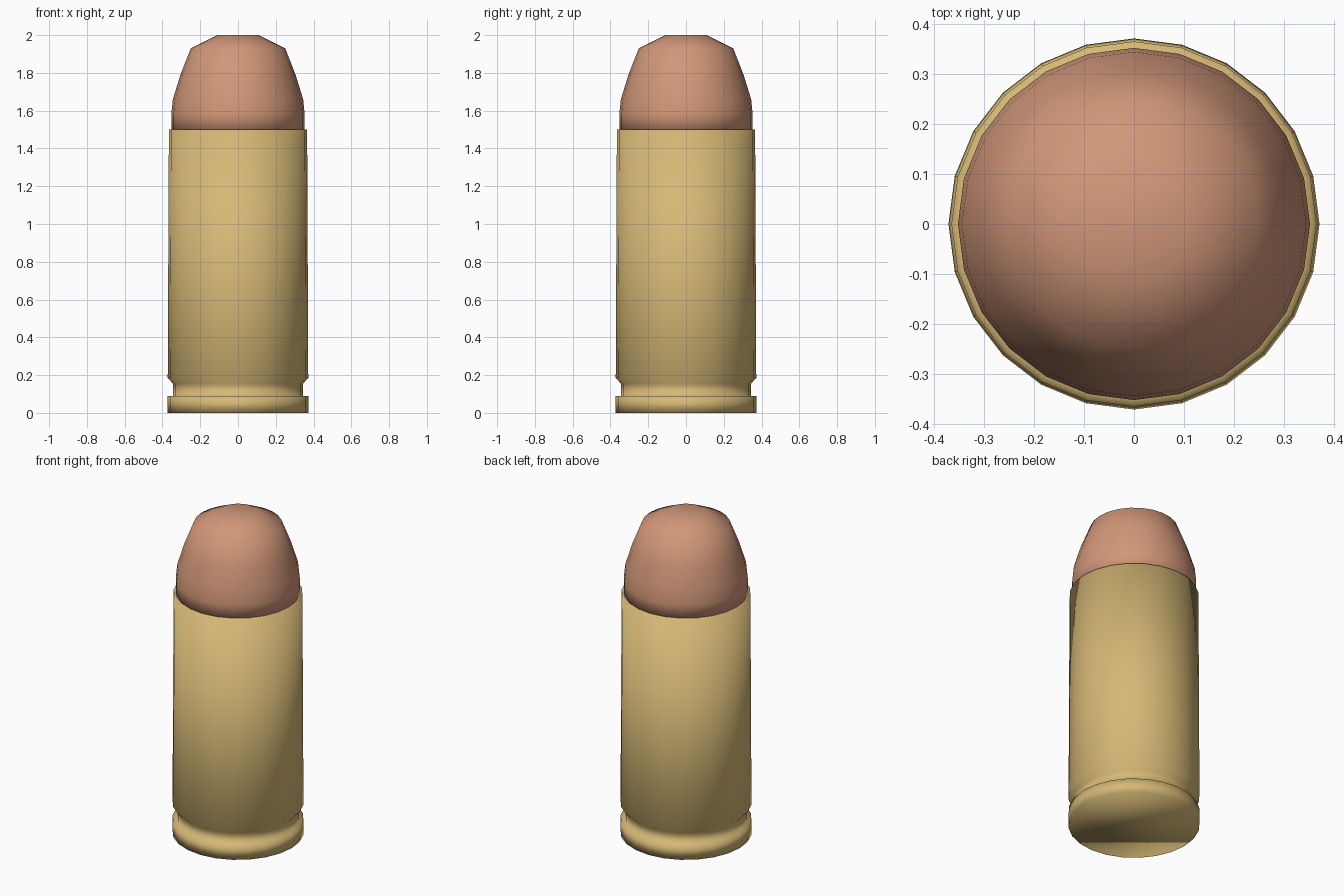
import bpy
import bmesh
import math

SIDES = 24

cube = bpy.data.objects.get("Cube")
if cube:
    bpy.data.objects.remove(cube, do_unlink=True)


def make_material(name, rgb):
    mat = bpy.data.materials.new(name)
    mat.use_nodes = True
    colour = (*rgb, 1.0)
    mat.diffuse_color = colour
    mat.node_tree.nodes["Principled BSDF"].inputs["Base Color"].default_value = colour
    return mat


def lathe(name, profile, mat, cap_bottom=True, cap_top=True):
    """Revolve (radius, height) points, listed bottom to top, around z."""
    bm = bmesh.new()
    rings = []
    for radius, z in profile:
        angles = [math.tau * i / SIDES for i in range(SIDES)]
        rings.append([bm.verts.new((radius * math.cos(a), radius * math.sin(a), z))
                      for a in angles])
    for low, high in zip(rings, rings[1:]):
        for i in range(SIDES):
            j = (i + 1) % SIDES
            bm.faces.new((low[i], low[j], high[j], high[i]))
    if cap_bottom:
        bm.faces.new(rings[0][::-1])
    if cap_top:
        bm.faces.new(rings[-1])
    for face in bm.faces:
        face.smooth = True
    mesh = bpy.data.meshes.new(name)
    bm.to_mesh(mesh)
    bm.free()
    mesh.materials.append(mat)
    obj = bpy.data.objects.new(name, mesh)
    bpy.context.collection.objects.link(obj)
    return obj


brass = make_material("brass", (0.67, 0.48, 0.18))
copper = make_material("copper", (0.64, 0.31, 0.19))

# Casing: base rim, extractor groove, tapered wall and open mouth lip
lathe("casing", [
    (0.372, 0.0), (0.372, 0.09),
    (0.345, 0.09), (0.345, 0.155),
    (0.372, 0.186), (0.366, 1.5),
    (0.345, 1.5),
], brass, cap_top=False)

# Rounded slug with a small flat nose, seated in the mouth
lathe("slug", [
    (0.345, 1.497), (0.353, 1.5), (0.353, 1.58), (0.345, 1.66),
    (0.305, 1.79), (0.25, 1.93), (0.11, 2.0),
], copper)
